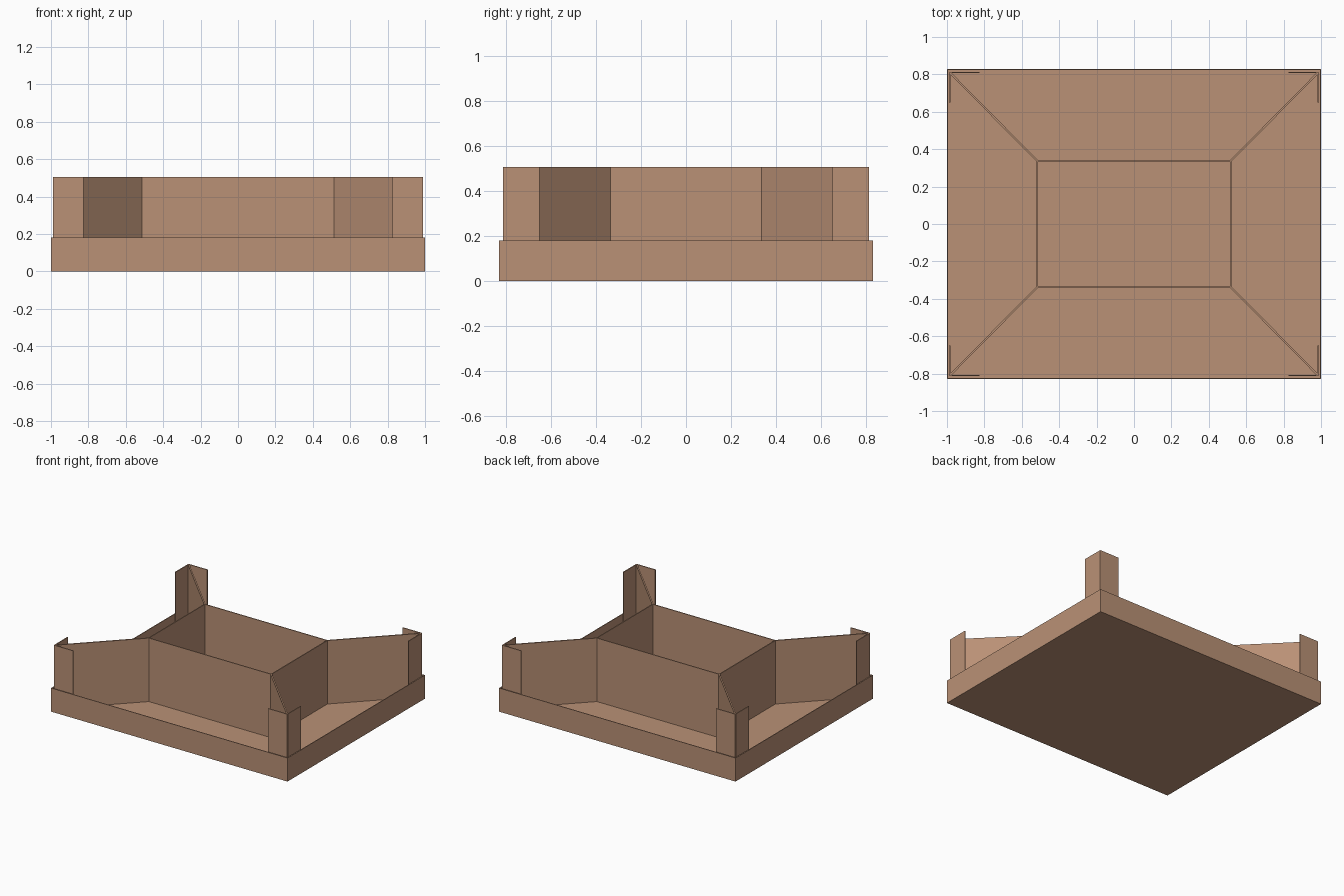
import bpy, bmesh, math
from mathutils import Matrix, Vector

if "Cube" in bpy.data.objects:
    bpy.data.objects.remove(bpy.data.objects["Cube"])

wood = bpy.data.materials.new("warm cardboard brown")
wood.diffuse_color = (0.49, 0.283, 0.18, 1)
wood.use_nodes = True
wood.node_tree.nodes["Principled BSDF"].inputs["Base Color"].default_value = wood.diffuse_color

FLOOR, RIM, TOP = 0.02, 0.18, 0.505
T = 0.007  # sheet thickness


def add_box(bm, centre, size, angle=0.0):
    m = (Matrix.Translation(centre) @ Matrix.Rotation(angle, 4, 'Z')
         @ Matrix.Diagonal((*size, 1)))
    bmesh.ops.create_cube(bm, size=1, matrix=m)


def add_panel(bm, a, b, thick=T):
    """Upright sheet standing on the tray floor between plan points a and b."""
    a, b = Vector(a), Vector(b)
    d, c = b - a, (a + b) / 2
    add_box(bm, (c.x, c.y, (FLOOR + TOP) / 2), (d.length, thick, TOP - FLOOR),
            math.atan2(d.y, d.x))


def finish(bm, name):
    mesh = bpy.data.meshes.new(name)
    bm.to_mesh(mesh)
    bm.free()
    mesh.materials.append(wood)
    ob = bpy.data.objects.new(name, mesh)
    bpy.context.collection.objects.link(ob)
    return ob


# Tray: a box whose top is inset to a thin rim and pushed down to the floor
bm = bmesh.new()
add_box(bm, (0, 0, RIM / 2), (2, 1.66, RIM))
bm.normal_update()
top = max(bm.faces, key=lambda f: f.normal.z)
bmesh.ops.inset_region(bm, faces=[top], thickness=0.008)
floor = bmesh.ops.extrude_face_region(bm, geom=[top])
verts = [v for v in floor["geom"] if isinstance(v, bmesh.types.BMVert)]
bmesh.ops.translate(bm, verts=verts, vec=(0, 0, FLOOR - RIM))
if top.is_valid:
    bmesh.ops.delete(bm, geom=[top], context='FACES_ONLY')
bmesh.ops.recalc_face_normals(bm, faces=bm.faces)
finish(bm, "tray")

# Inner compartment: four upright walls
bm = bmesh.new()
IX, IY = 0.518, 0.338
for s in (-1, 1):
    add_panel(bm, (-IX, s * IY), (IX, s * IY))
    add_panel(bm, (s * IX, -IY), (s * IX, IY))
finish(bm, "inner_walls")

# Diagonal dividers and the folded flaps at each tray corner
OX, OY, FLAP = 0.985, 0.81, 0.16
for sx, side in ((-1, "left"), (1, "right")):
    for sy, end in ((-1, "front"), (1, "back")):
        corner = (sx * OX, sy * OY)
        bm = bmesh.new()
        add_panel(bm, (sx * IX, sy * IY), corner, 0.01)
        finish(bm, f"diagonal_divider_{end}_{side}")
        bm = bmesh.new()
        add_panel(bm, corner, (sx * (OX - FLAP), sy * OY))
        add_panel(bm, corner, (sx * OX, sy * (OY - FLAP)))
        finish(bm, f"corner_flaps_{end}_{side}")
